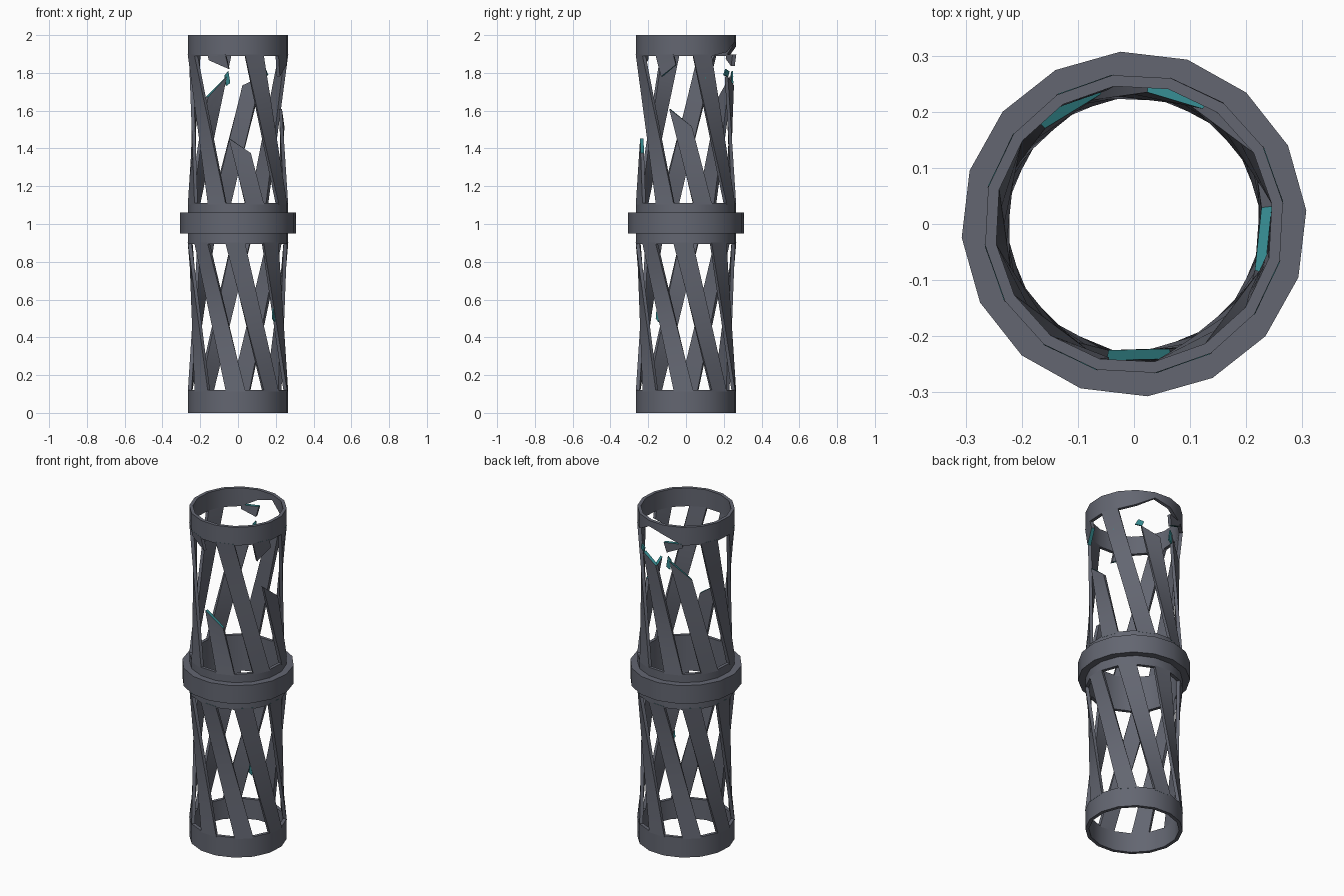
import bpy, bmesh, math
from mathutils import Vector

if "Cube" in bpy.data.objects:
    bpy.data.objects.remove(bpy.data.objects["Cube"])

SIDES = 16
STEP = 360 / SIDES
PHASE = 8.25
R_OUT, R_IN = 0.268, 0.248


def material(name, rgb):
    m = bpy.data.materials.new(name)
    m.diffuse_color = (*rgb, 1)
    m.use_nodes = True
    m.node_tree.nodes["Principled BSDF"].inputs["Base Color"].default_value = m.diffuse_color
    return m


GREY = material("dark steel", (0.125, 0.133, 0.165))
TEAL = material("teal fracture", (0.035, 0.25, 0.27))


def polar(r, deg, z):
    a = math.radians(deg)
    return Vector((r * math.cos(a), r * math.sin(a), z))


def finish(bm, name):
    bmesh.ops.recalc_face_normals(bm, faces=bm.faces)
    me = bpy.data.meshes.new(name)
    bm.to_mesh(me)
    bm.free()
    me.materials.append(GREY)
    me.materials.append(TEAL)
    ob = bpy.data.objects.new(name, me)
    bpy.context.collection.objects.link(ob)
    bpy.ops.object.select_all(action='DESELECT')
    ob.select_set(True)
    bpy.context.view_layer.objects.active = ob
    bpy.ops.object.shade_smooth_by_angle(angle=math.radians(30))
    return ob


def bridge(bm, loops, closed):
    # skin successive four-point sections
    pairs = list(zip(loops, loops[1:] + loops[:1])) if closed else list(zip(loops, loops[1:]))
    for a, b in pairs:
        for i in range(4):
            j = (i + 1) % 4
            bm.faces.new((a[i], a[j], b[j], b[i]))


def ring(name, r_in, r_out, z0, z1, phase=PHASE, torn=None):
    bm = bmesh.new()
    loops = []
    for i in range(SIDES):
        a = phase + i * STEP
        lo = z0 + (torn or {}).get(i, 0)
        sec = ((r_in, lo), (r_out, lo), (r_out, z1), (r_in, z1))
        loops.append([bm.verts.new(polar(r, a, z)) for r, z in sec])
    bridge(bm, loops, True)
    return finish(bm, name)


def strut(name, centre, z0, z1, twist=-45, start=(-0.01, -0.01), end=(1.01, 1.01)):
    # straight slanted bar; start and end give the cut at its left and right edge
    bm = bmesh.new()

    def point(r, side, t):
        a = centre + side * STEP / 2
        return polar(r, a, z0).lerp(polar(r, a + twist, z1), t)

    loops, n = [], 6
    for k in range(n + 1):
        f = k / n
        tl = start[0] + (end[0] - start[0]) * f
        tr = start[1] + (end[1] - start[1]) * f
        loops.append([bm.verts.new(p) for p in (
            point(R_IN, -1, tl), point(R_OUT, -1, tl),
            point(R_OUT, 1, tr), point(R_IN, 1, tr))])
    bridge(bm, loops, False)
    for lp in (loops[0], loops[-1]):
        bm.faces.new(lp).material_index = 1
    return finish(bm, name)


def shard(name, deg, z, r, w, h):
    # thin exposed fracture flake lying along the wall
    bm = bmesh.new()
    outline = ((-w, -h * 0.6), (w * 0.5, -h), (w, h * 0.4), (-w * 0.3, h))
    back = [bm.verts.new(polar(r - 0.004, deg + math.degrees(x / r), z + y)) for x, y in outline]
    front = [bm.verts.new(polar(r + 0.004, deg + math.degrees(x / r), z + y)) for x, y in outline]
    bridge(bm, [back, front], False)
    bm.faces.new(back)
    bm.faces.new(front)
    for f in bm.faces:
        f.material_index = 1
    return finish(bm, name)


# solid bands; the top one is torn at the back
ring("base_band", R_IN, R_OUT, 0.0, 0.12)
ring("middle_band", R_IN, R_OUT, 0.895, 1.11)
ring("collar", 0.255, 0.308, 0.95, 1.06, 4.5)
ring("top_band", R_IN, R_OUT, 1.89, 2.0, torn={2: 0.02, 3: 0.075, 4: 0.05})

# lower cage, complete
for k in range(8):
    strut(f"lower_strut_{k}", -93 + 45 * k, 0.12, 0.895)

# upper cage: broken lower ends and remaining stubs at the top
ends = {0: (0.44, 0.34), 2: (0.64, 0.52), 4: (0.86, 0.80), 5: (0.86, 0.72)}
stubs = {0: (0.97, 0.91), 2: (0.86, 0.94), 5: (0.93, 0.98)}
for k in range(8):
    c = -70.5 + 45 * k
    strut(f"upper_strut_{k}", c, 1.11, 1.89, end=ends.get(k, (1.01, 1.01)))
    if k in stubs:
        strut(f"upper_stub_{k}", c, 1.11, 1.89, start=stubs[k])

# exposed fracture flakes
for i, (deg, z, r, w, h) in enumerate((
        (57, 1.80, 0.255, 0.025, 0.02), (103, 1.77, 0.25, 0.015, 0.04),
        (205, 1.73, 0.245, 0.015, 0.04), (22, 1.80, 0.25, 0.02, 0.03),
        (-38, 0.53, 0.241, 0.012, 0.05))):
    shard(f"fracture_flake_{i}", deg, z, r, w, h)
